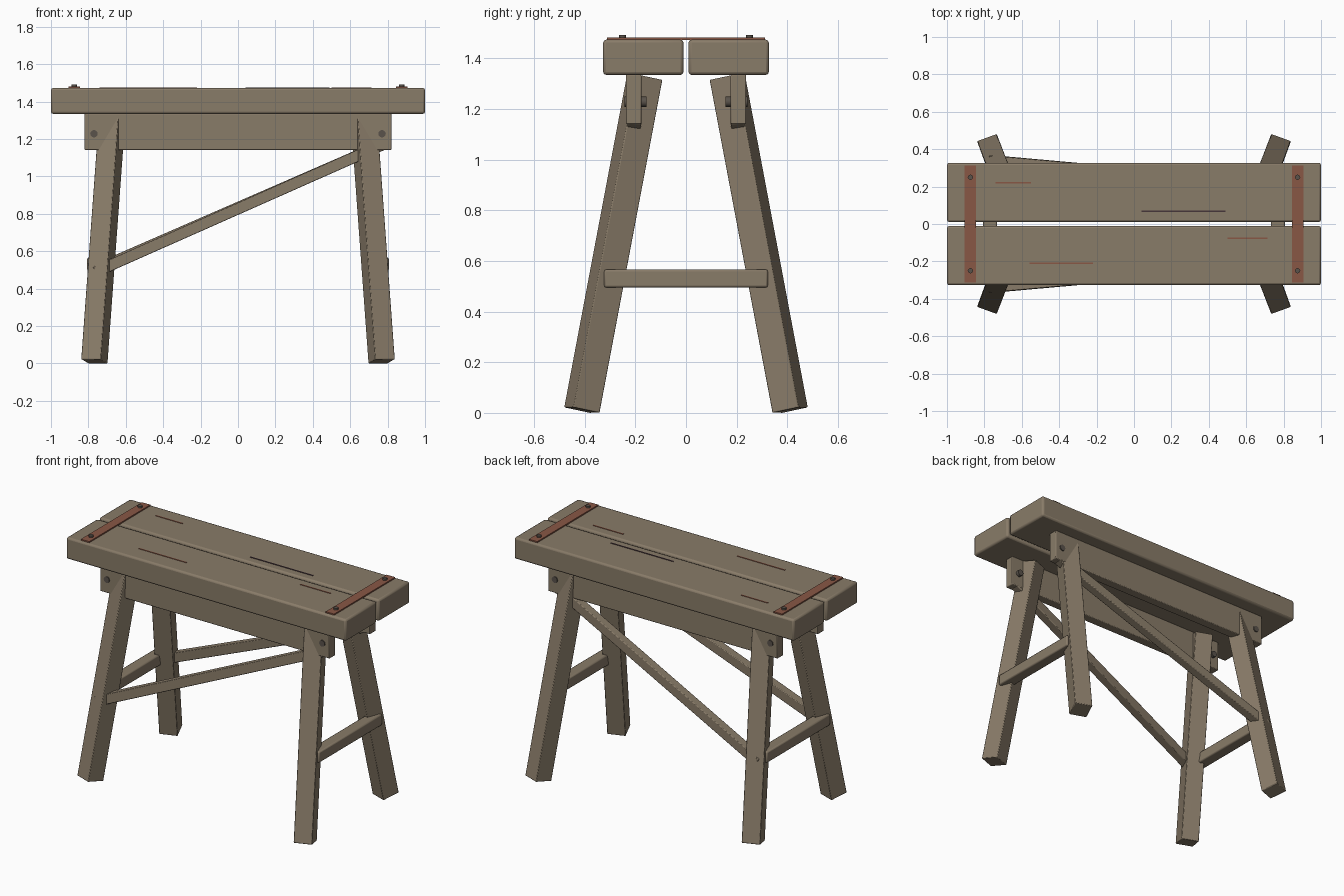
import bpy, math
from mathutils import Matrix, Vector

if "Cube" in bpy.data.objects:
    bpy.data.objects.remove(bpy.data.objects["Cube"])


def material(name, rgb):
    m = bpy.data.materials.new(name)
    m.diffuse_color = (*rgb, 1)
    m.use_nodes = True
    m.node_tree.nodes["Principled BSDF"].inputs["Base Color"].default_value = m.diffuse_color
    return m


WOOD = material("weathered_wood", (0.25, 0.20, 0.14))
RUST = material("rusty_iron", (0.25, 0.095, 0.06))
IRON = material("dark_iron", (0.10, 0.085, 0.07))
CRACK = material("dark_crack", (0.06, 0.035, 0.04))


def finish(name, mat, bevel=0, segments=2):
    ob = bpy.context.object
    ob.name = name
    ob.data.materials.append(mat)
    if bevel:
        mod = ob.modifiers.new("edges", "BEVEL")
        mod.width, mod.segments = bevel, segments
    bpy.ops.object.shade_smooth_by_angle(angle=math.radians(35))
    return ob


def box(name, lo, hi, mat, bevel=0):
    lo, hi = Vector(lo), Vector(hi)
    bpy.ops.mesh.primitive_cube_add(size=1)
    size = hi - lo
    bpy.context.object.data.transform(
        Matrix.Translation((lo + hi) / 2) @ Matrix.Diagonal((*size, 1)))
    return finish(name, mat, bevel)


def beam(name, a, b, width, depth, side, mat, bevel=0):
    """Square-ended beam from a to b; width runs along the side direction."""
    a, b = Vector(a), Vector(b)
    z = (b - a).normalized()
    side = Vector(side)
    x = (side - z * side.dot(z)).normalized()
    y = z.cross(x)
    bpy.ops.mesh.primitive_cube_add(size=1)
    ob = bpy.context.object
    rot = Matrix((x, y, z)).transposed().to_4x4()
    ob.data.transform(Matrix.Diagonal((width, depth, (b - a).length, 1)))
    ob.matrix_world = Matrix.Translation((a + b) / 2) @ rot
    return finish(name, mat, bevel)


def bolt(name, loc, radius, length, axis, sides=12):
    rot = (math.pi / 2, 0, 0) if axis == "Y" else (0, 0, 0)
    bpy.ops.mesh.primitive_cylinder_add(vertices=sides, radius=radius, depth=length,
                                        location=loc, rotation=rot)
    return finish(name, IRON)


for sy, row in ((-1, "front"), (1, "back")):
    # Top plank and the apron beneath it
    ys = sorted((sy * 0.01, sy * 0.327))
    box(f"{row}_plank", (-1, ys[0], 1.334), (1, ys[1], 1.473), WOOD, 0.012)
    ys = sorted((sy * 0.176, sy * 0.237))
    box(f"{row}_apron", (-0.82, ys[0], 1.14), (0.82, ys[1], 1.336), WOOD, 0.005)

    # Diagonal brace, low on the left and high on the right
    lift = 0.012 if sy > 0 else 0
    beam(f"{row}_brace", (-0.765, sy * 0.34, 0.488 + lift), (0.77, sy * 0.203, 1.168),
         0.055, 0.06, (0, 1, 0), WOOD, 0.004)

    for sx, end in ((-1, "left"), (1, "right")):
        # Splayed leg, turned to face along its splay
        beam(f"{row}_{end}_leg", (sx * 0.768, sy * 0.411, 0.011),
             (sx * 0.672, sy * 0.163, 1.325), 0.112, 0.112,
             (math.cos(math.radians(20)), -sx * sy * math.sin(math.radians(20)), 0),
             WOOD, 0.004)
        # Bolt through the apron and bolt through the strap
        bolt(f"{row}_{end}_apron_bolt", (sx * 0.77, sy * 0.199, 1.228), 0.02, 0.088, "Y")
        bolt(f"{row}_{end}_strap_bolt", (sx * 0.875, sy * 0.25, 1.482), 0.014, 0.02, "Z")

for sx, end in ((-1, "left"), (1, "right")):
    # End stretcher and iron strap
    xs = sorted((sx * 0.733, sx * 0.806))
    box(f"{end}_stretcher", (xs[0], -0.323, 0.495), (xs[1], 0.323, 0.566), WOOD, 0.008)
    xs = sorted((sx * 0.845, sx * 0.905))
    box(f"{end}_strap", (xs[0], -0.312, 1.472), (xs[1], 0.312, 1.481), RUST)

# Thin streaks along the grain
for i, (x0, x1, y, mat) in enumerate(((-0.74, -0.55, 0.22, RUST), (0.04, 0.49, 0.067, CRACK),
                                      (0.50, 0.715, -0.075, RUST),
                                      (-0.56, -0.22, -0.21, RUST))):
    box(f"grain_streak_{i + 1}", (x0, y - 0.004, 1.470), (x1, y + 0.004, 1.476), mat)
